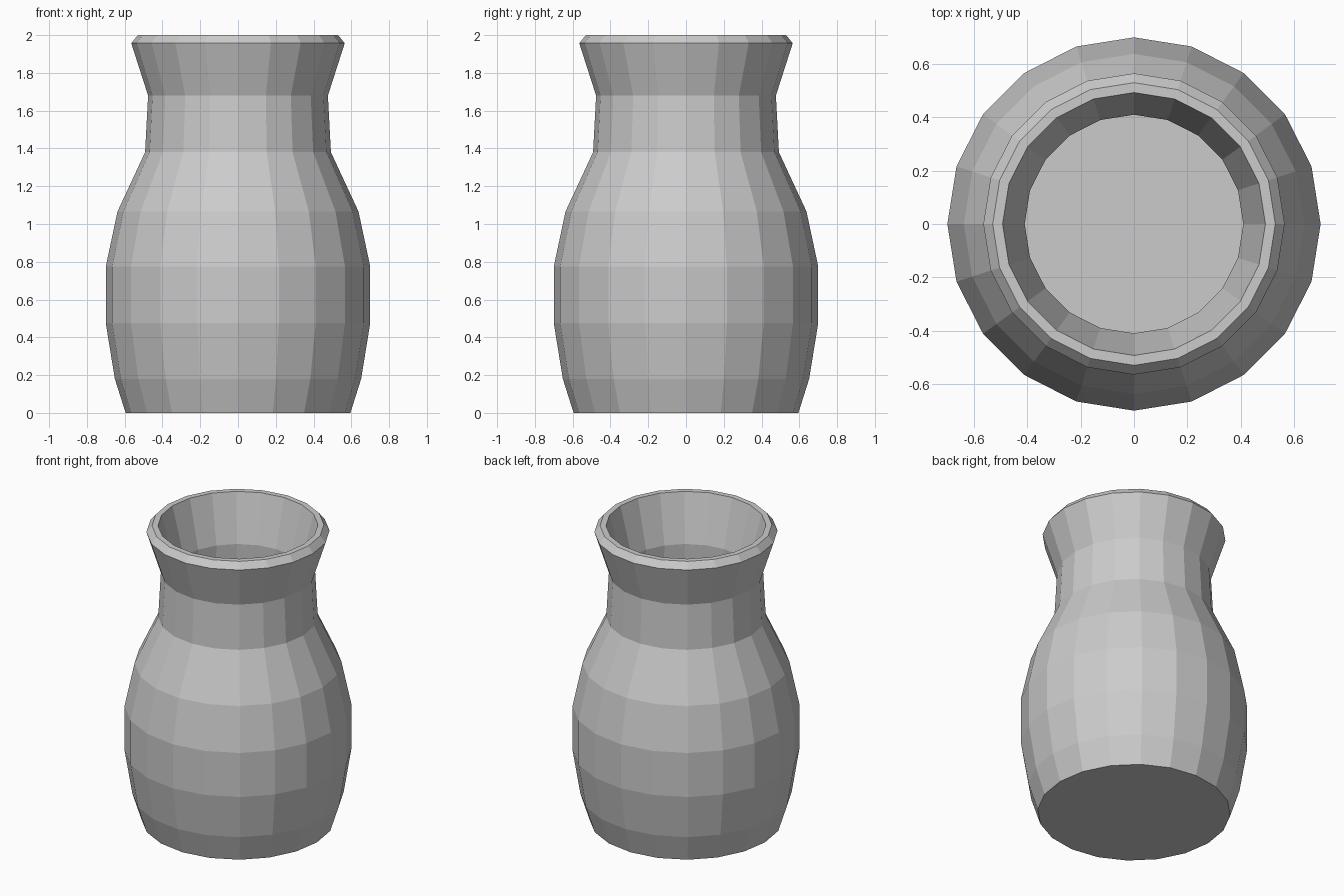
import bpy, bmesh, math

if "Cube" in bpy.data.objects:
    bpy.data.objects.remove(bpy.data.objects["Cube"])

SIDES = 20

# Outer wall from the foot up, over the rim, then down the inner wall (radius, height)
profile = [
    (0.595, 0.0), (0.652, 0.18), (0.70, 0.475), (0.70, 0.775), (0.638, 1.066),
    (0.492, 1.38), (0.476, 1.68), (0.565, 1.957), (0.53, 2.0),
    (0.493, 2.0), (0.41, 1.68), (0.422, 1.37), (0.568, 1.05), (0.63, 0.765),
    (0.63, 0.48), (0.583, 0.19), (0.548, 0.07),
]

# Vase: lathe the profile and cap the foot and the inner floor
bm = bmesh.new()
rings = []
for r, z in profile:
    rings.append([bm.verts.new((r * math.cos(2 * math.pi * i / SIDES),
                                r * math.sin(2 * math.pi * i / SIDES), z))
                  for i in range(SIDES)])
for a, b in zip(rings, rings[1:]):
    for i in range(SIDES):
        j = (i + 1) % SIDES
        bm.faces.new((a[i], a[j], b[j], b[i]))
bm.faces.new(rings[0][::-1])
bm.faces.new(rings[-1])

mesh = bpy.data.meshes.new("vase")
bm.to_mesh(mesh)
bm.free()
vase = bpy.data.objects.new("vase", mesh)
bpy.context.collection.objects.link(vase)
